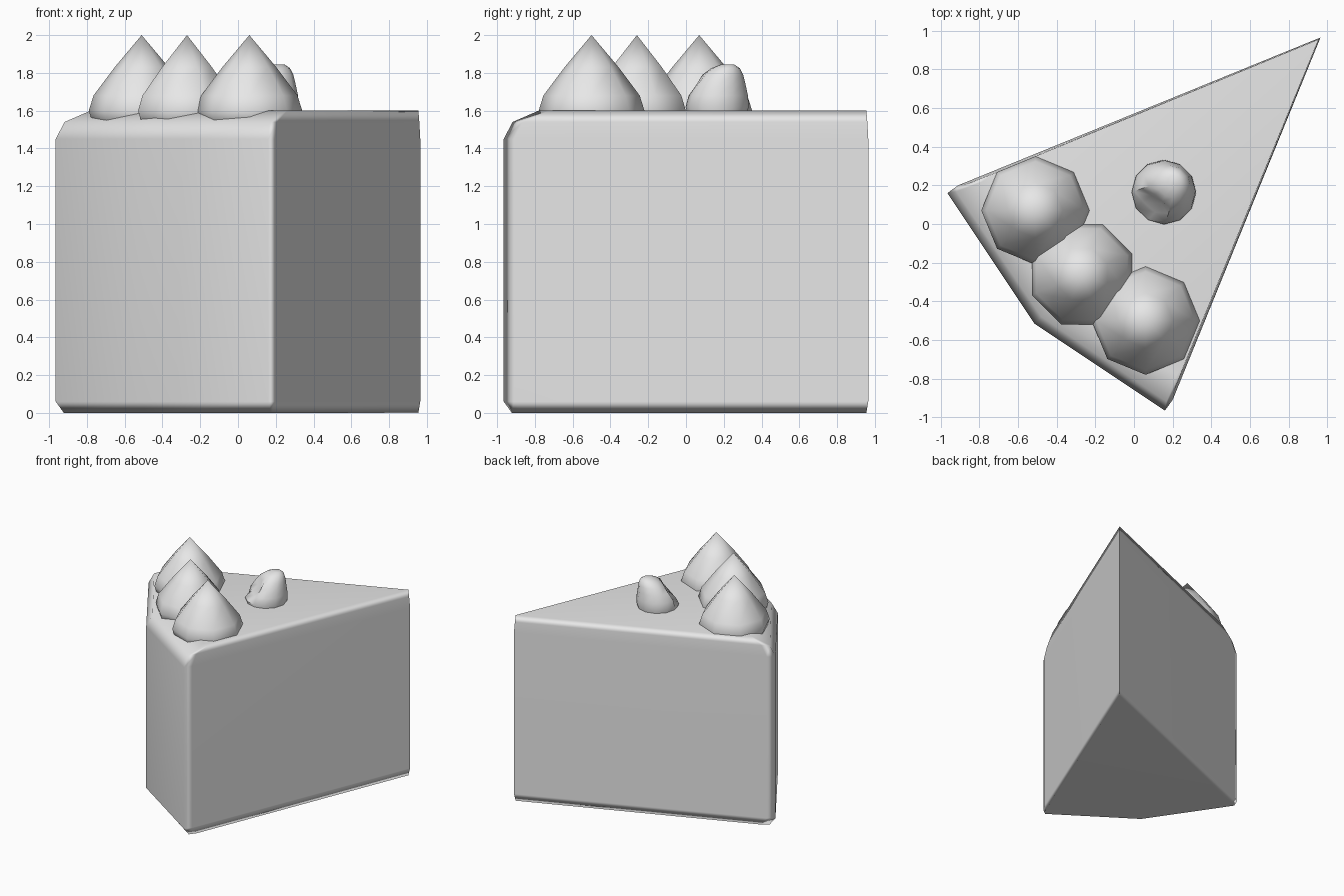
import bpy, bmesh
from math import sin, cos, pi, radians
from mathutils import Vector

cube = bpy.data.objects.get("Cube")
if cube:
    bpy.data.objects.remove(cube, do_unlink=True)

grey = bpy.data.materials.new("plain_grey")
grey.use_nodes = True
colour = (0.8, 0.8, 0.8, 1)
grey.diffuse_color = colour
grey.node_tree.nodes["Principled BSDF"].inputs["Base Color"].default_value = colour


def loft(name, rings, smooth_angle):
    """Skin a stack of equal-sized point rings and cap both ends."""
    bm = bmesh.new()
    rows = [[bm.verts.new(p) for p in ring] for ring in rings]
    n = len(rows[0])
    for low, high in zip(rows, rows[1:]):
        for i in range(n):
            j = (i + 1) % n
            bm.faces.new((low[i], low[j], high[j], high[i]))
    bm.faces.new(rows[0][::-1])
    bm.faces.new(rows[-1])
    bmesh.ops.remove_doubles(bm, verts=bm.verts, dist=0.0005)
    bmesh.ops.recalc_face_normals(bm, faces=bm.faces)
    mesh = bpy.data.meshes.new(name)
    bm.to_mesh(mesh)
    bm.free()
    mesh.materials.append(grey)
    obj = bpy.data.objects.new(name, mesh)
    bpy.context.collection.objects.link(obj)
    bpy.ops.object.select_all(action='DESELECT')
    obj.select_set(True)
    bpy.context.view_layer.objects.active = obj
    bpy.ops.object.shade_smooth_by_angle(angle=radians(smooth_angle))
    return obj


def circle(cx, cy, z, r, sides, turn=0):
    return [Vector((cx + r * cos(turn + 2 * pi * i / sides),
                    cy + r * sin(turn + 2 * pi * i / sides), z)) for i in range(sides)]


# Cake wedge: mirrored about the x = y line, with softened top and bottom rims
def wedge_ring(z, front, side, tip):
    d = front * 0.707
    rx, ry = 0.16 + d - 0.92 * side, -0.965 + d + 0.38 * side
    sx, sy = rx + 0.04, ry + 0.055
    mid = -0.515 + d
    return [Vector(p) for p in ((tip, tip, z), (sy, sx, z), (ry, rx, z),
                                (mid, mid, z), (rx, ry, z), (sx, sy, z))]


cake = loft("cake_wedge", [
    wedge_ring(0, 0.05, 0.02, 0.955),
    wedge_ring(0.06, 0, 0, 0.965),
    wedge_ring(1.45, 0, 0, 0.965),
    wedge_ring(1.54, 0.05, 0.03, 0.96),
    wedge_ring(1.6, 0.21, 0.095, 0.955)], 95)
weighted = cake.modifiers.new("even_shading", 'WEIGHTED_NORMAL')
weighted.keep_sharp = True

# Three pointed cream dollops along the front
dollop_profile = [(1.5, 0.22), (1.55, 0.265), (1.6, 0.28), (1.68, 0.255), (1.83, 0.143), (2.0, 0.0)]
for name, x, y, turn in (("right_dollop", -0.51, 0.07, 0),
                         ("middle_dollop", -0.27, -0.26, pi / 8),
                         ("left_dollop", 0.06, -0.5, 0)):
    rings = [circle(x, y, z, max(r, 0.0001), 8, turn) for z, r in dollop_profile]
    loft(name, rings, 60)

# Leaning berry with a bite in its front right side
rings = []
for z, r, lean in ((1.56, 0.15, 0), (1.62, 0.167, 0), (1.68, 0.158, 0.005), (1.74, 0.135, 0.015),
                   (1.79, 0.108, 0.03), (1.825, 0.075, 0.045), (1.845, 0.035, 0.055)):
    rings.append(circle(0.155 + lean, 0.165 + lean, z, r, 12))
dent = Vector((0.06, 0.06, 1.74))
for p in (p for ring in rings for p in ring):
    pull = max(0, 1 - (p - dent).length / 0.13)
    p += Vector((0.06, 0.06, -0.03)) * pull
loft("berry", rings, 50)
